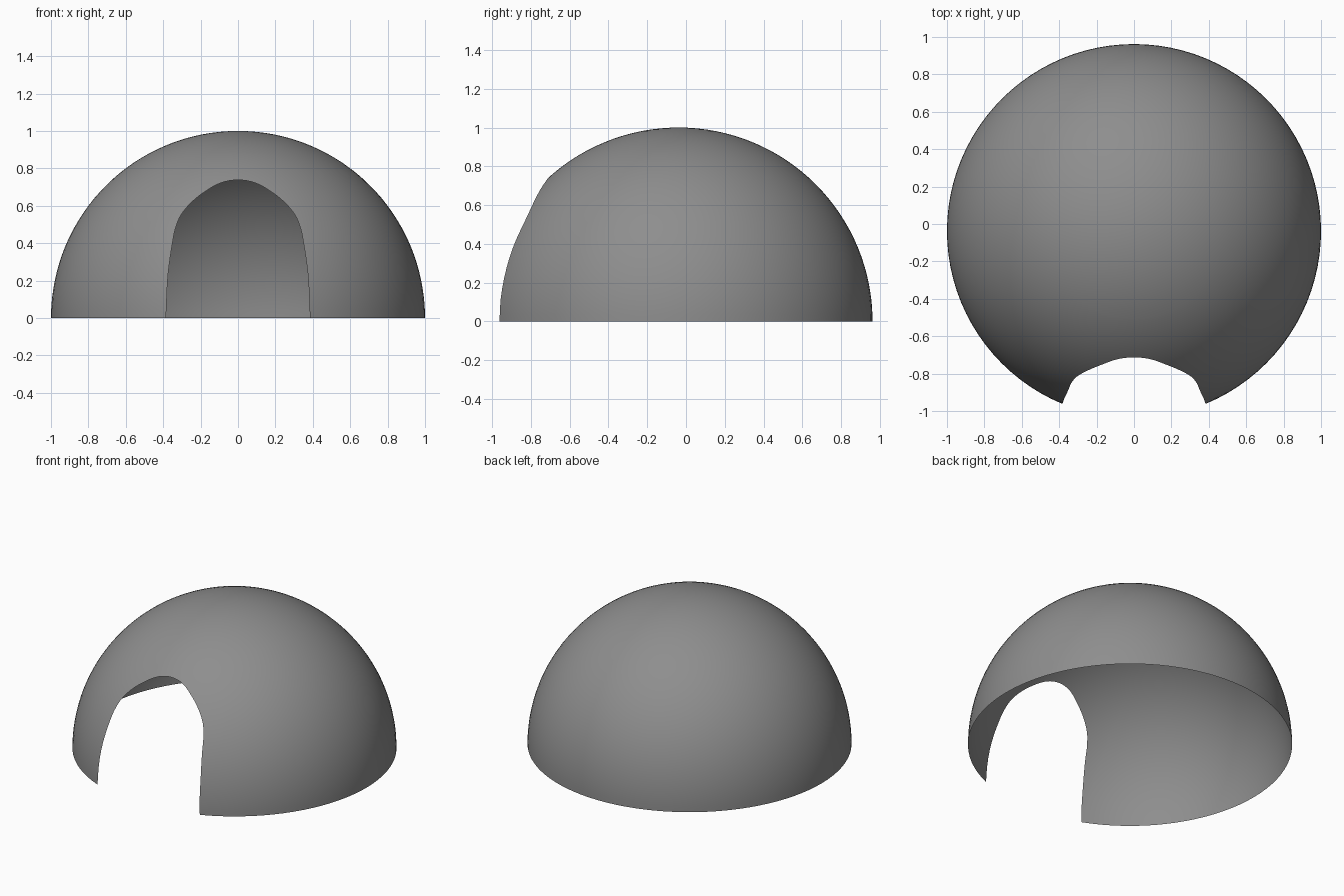
import bpy, bmesh, math
from mathutils import Vector

if "Cube" in bpy.data.objects:
    bpy.data.objects.remove(bpy.data.objects["Cube"])

CENTRE = Vector((0, -0.038, 0))
RING_EL = math.radians(62)   # clean ring above the doorway
FRONT_SPAN = math.radians(50)
ROWS = 24
CAP_ROWS = 10

# Half of the doorway outline seen from the front (x, z), corner to crown
half = [(0.385, 0.0), (0.374, 0.23), (0.347, 0.42), (0.331, 0.49), (0.305, 0.55),
        (0.255, 0.612), (0.185, 0.67), (0.095, 0.721), (0.0, 0.738)]
arch = half[::1] + [(-x, z) for x, z in half[-2::-1]]


def smooth_path(pts, n=4):
    """Catmull-Rom through the given points."""
    p = [Vector(q) for q in pts]
    p = [2 * p[0] - p[1]] + p + [2 * p[-1] - p[-2]]
    out = []
    for a, b, c, d in zip(p, p[1:], p[2:], p[3:]):
        for i in range(n):
            t = i / n
            out.append(0.5 * (2 * b + (c - a) * t + (2 * a - 5 * b + 4 * c - d) * t * t
                              + (3 * b - a - 3 * c + d) * t ** 3))
    return out + [p[-2]]


def on_dome(az, el):
    """Point on the unit dome; azimuth is measured from the front."""
    return Vector((math.cos(el) * math.sin(az), -math.cos(el) * math.cos(az), math.sin(el)))


# Pairs of (point on the lower edge, matching azimuth on the upper ring)
columns = []
path = smooth_path(arch)[::-1]
lengths = [0.0]
for a, b in zip(path, path[1:]):
    lengths.append(lengths[-1] + (b - a).length)
for (x, z), s in zip(path, lengths):
    z = max(0, z)
    p = Vector((x, -math.sqrt(1 - x * x - z * z), z))
    columns.append((p, FRONT_SPAN * (2 * s / lengths[-1] - 1)))
corner = math.atan2(path[-1].x, -columns[-1][0].y)
steps = 84
for i in range(1, steps):
    t = i / steps
    columns.append((on_dome(corner + 2 * (math.pi - corner) * t, 0),
                    FRONT_SPAN + 2 * (math.pi - FRONT_SPAN) * t))

# Dome shell: each column runs from the edge to the ring, then to the pole
bm = bmesh.new()
pole = bm.verts.new(CENTRE + Vector((0, 0, 1)))
grid = []
for p, az in columns:
    top = on_dome(az, RING_EL)
    pts = [p.lerp(top, r / ROWS).normalized() for r in range(ROWS)]
    pts += [on_dome(az, RING_EL + (math.pi / 2 - RING_EL) * r / CAP_ROWS)
            for r in range(CAP_ROWS)]
    grid.append([bm.verts.new(CENTRE + q) for q in pts])
for a, b in zip(grid, grid[1:] + grid[:1]):
    for r in range(len(a) - 1):
        bm.faces.new((a[r], b[r], b[r + 1], a[r + 1]))
    bm.faces.new((a[-1], b[-1], pole))
for f in bm.faces:
    f.smooth = True

mesh = bpy.data.meshes.new("dome_shell")
bm.to_mesh(mesh)
bm.free()
dome = bpy.data.objects.new("dome_shell", mesh)
bpy.context.collection.objects.link(dome)

# Dark grey finish
mat = bpy.data.materials.new("dark_grey")
mat.diffuse_color = (0.27, 0.27, 0.27, 1)
mat.use_nodes = True
mat.node_tree.nodes["Principled BSDF"].inputs["Base Color"].default_value = mat.diffuse_color
mesh.materials.append(mat)
